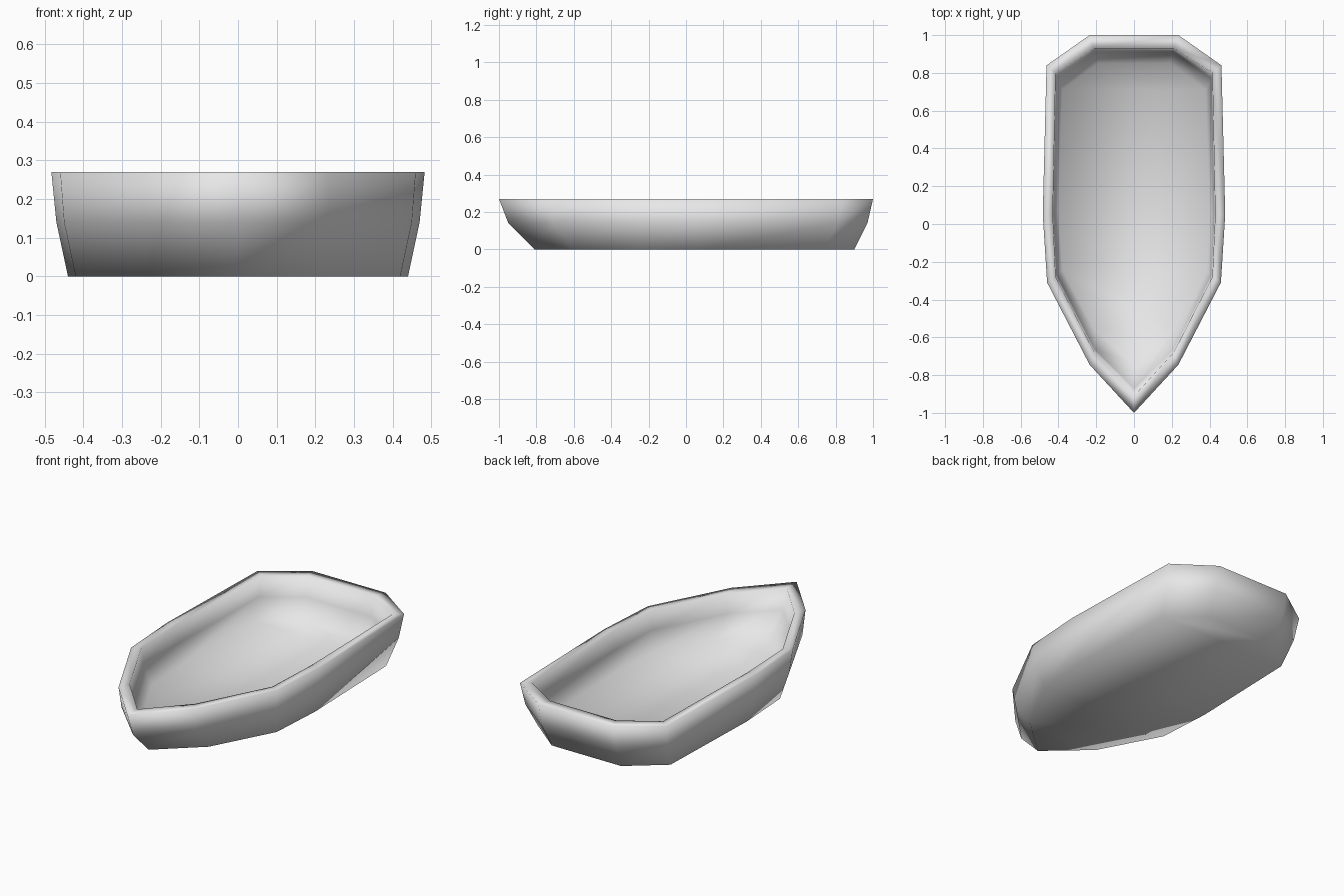
import bpy
import bmesh

cube = bpy.data.objects.get("Cube")
if cube:
    bpy.data.objects.remove(cube, do_unlink=True)

grey = bpy.data.materials.new("pale_grey")
grey.use_nodes = True
colour = (0.8, 0.8, 0.8, 1)
grey.diffuse_color = colour
grey.node_tree.nodes["Principled BSDF"].inputs["Base Color"].default_value = colour

# Half outlines from bow to stern, as (height, points); mirrored when built
outer_floor = (0.0, [(0, -.81), (.235, -.60), (.42, -.25), (.44, .07), (.42, .74), (.22, .90)])
outer_mid = (0.14, [(0, -.95), (.24, -.71), (.45, -.29), (.47, .055), (.45, .81), (.235, .97)])
outer_rim = (0.27, [(0, -1.0), (.235, -.745), (.46, -.31), (.483, .05), (.463, .84), (.235, 1.0)])
inner_rim = (0.27, [(0, -.91), (.21, -.68), (.415, -.28), (.43, .05), (.415, .80), (.21, .93)])
inner_mid = (0.16, [(0, -.87), (.21, -.66), (.41, -.27), (.425, .055), (.41, .77), (.21, .91)])
inner_floor = (0.05, [(0, -.74), (.21, -.56), (.38, -.24), (.40, .07), (.38, .71), (.19, .85)])


def add_ring(bm, outline):
    """Closed loop: bow, along the +x side to the stern, back along -x."""
    z, half = outline
    points = half + [(-x, y) for x, y in reversed(half[1:])]
    return [bm.verts.new((x, y, z)) for x, y in points]


def bridge(bm, a, b):
    n = len(a)
    for i in range(n):
        j = (i + 1) % n
        bm.faces.new((a[i], a[j], b[j], b[i]))


def cap(bm, ring):
    """Bow triangle followed by planks across the floor."""
    n = len(ring)
    bm.faces.new((ring[0], ring[1], ring[-1]))
    for i in range(1, n // 2):
        bm.faces.new((ring[i], ring[i + 1], ring[n - i - 1], ring[n - i]))


# Hull shell: outside, rim and inside as one skin
bm = bmesh.new()
rings = [add_ring(bm, o) for o in
         (outer_floor, outer_mid, outer_rim, inner_rim, inner_mid, inner_floor)]
for lower, upper in zip(rings, rings[1:]):
    bridge(bm, lower, upper)
cap(bm, rings[0])
cap(bm, rings[-1])
bmesh.ops.recalc_face_normals(bm, faces=bm.faces)
for face in bm.faces:
    face.smooth = True

mesh = bpy.data.meshes.new("boat_hull")
bm.to_mesh(mesh)
bm.free()
mesh.materials.append(grey)
hull = bpy.data.objects.new("boat_hull", mesh)
bpy.context.collection.objects.link(hull)
